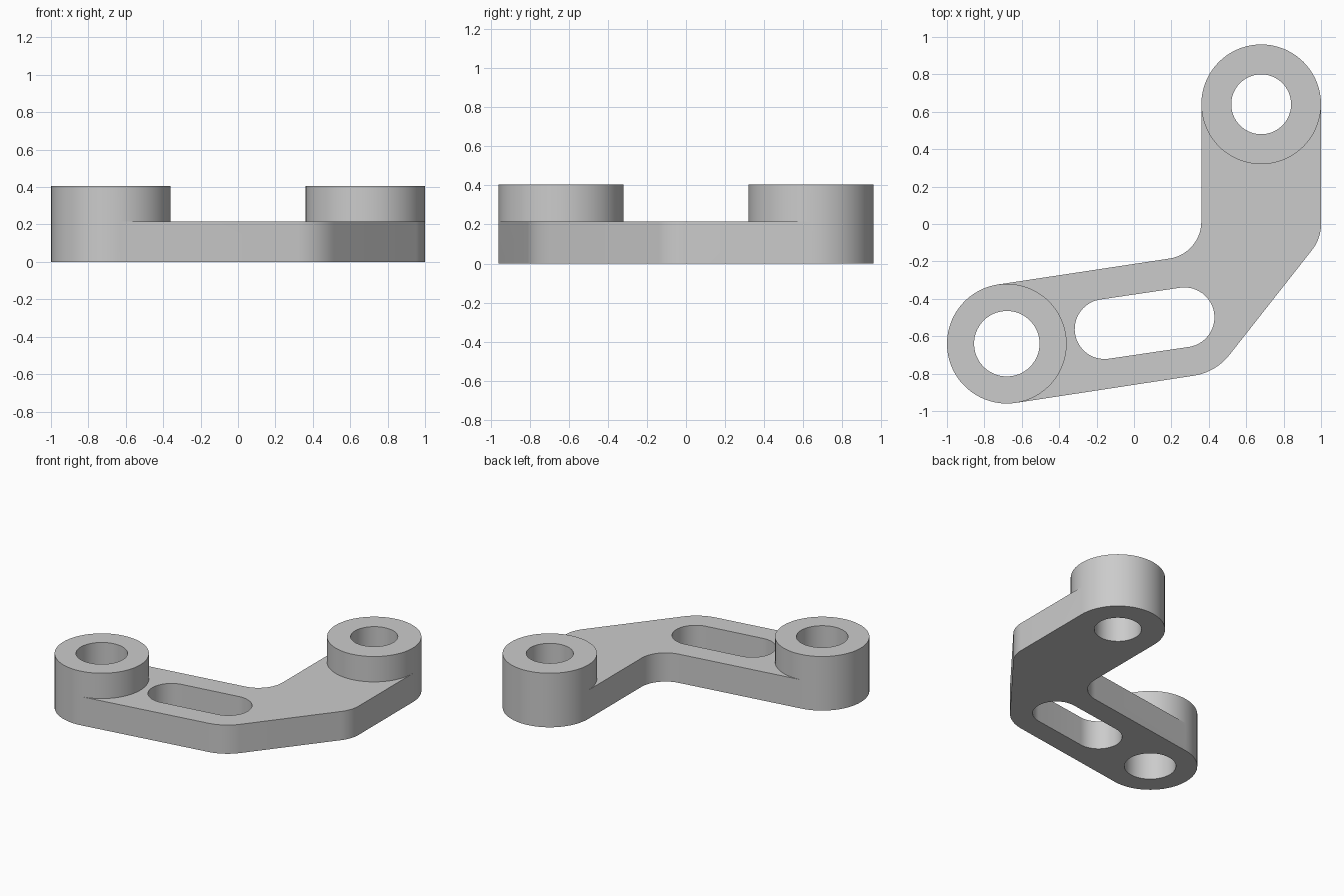
import bpy, bmesh, math
from mathutils import Vector

if "Cube" in bpy.data.objects:
    bpy.data.objects.remove(bpy.data.objects["Cube"])

PLATE, TOP = 0.215, 0.405          # arm height and boss height
R = 0.32                           # boss outer radius
SEG = 72
SLOPE = math.atan(0.152)           # heading of the slotted leg
LEFT, RIGHT = Vector((-0.68, -0.64)), Vector((0.68, 0.64))

bm = bmesh.new()


def arc(centre, r, a0, a1, n):
    return [centre + r * Vector((math.cos(a0 + (a1 - a0) * i / n),
                                 math.sin(a0 + (a1 - a0) * i / n)))
            for i in range(n + 1)]


def fillet(before, corner, after, r, n=14):
    """Round a corner between two straight edges."""
    u, v = (before - corner).normalized(), (after - corner).normalized()
    half = u.angle(v) / 2
    centre = corner + (u + v).normalized() * r / math.sin(half)
    start = corner + u * r / math.tan(half) - centre
    end = corner + v * r / math.tan(half) - centre
    a0 = math.atan2(start.y, start.x)
    sweep = math.atan2(start.x * end.y - start.y * end.x, start.dot(end))
    return arc(centre, r, a0, a0 + sweep, n)


def quad(p, q, z0, z1):
    bm.faces.new([bm.verts.new((a.x, a.y, z))
                  for a, z in ((p, z0), (q, z0), (q, z1), (p, z1))])


def cap(loops, z):
    """Fill a flat outline with holes."""
    edges = []
    for loop in loops:
        vs = [bm.verts.new((p.x, p.y, z)) for p in loop]
        edges += [bm.edges.new((vs[i - 1], vs[i])) for i in range(len(vs))]
    bmesh.ops.triangle_fill(bm, use_beauty=True, use_dissolve=False, edges=edges)


def boss(centre, hole, inner_start):
    """Raised ring; the half turn from inner_start joins the arm."""
    rim = arc(centre, R, inner_start, inner_start + math.tau, SEG)
    bore = arc(centre, hole, inner_start, inner_start + math.tau, SEG)
    for i in range(SEG):
        p, q, s, t = rim[i], rim[i + 1], bore[i + 1], bore[i]
        quad(p, q, PLATE, TOP)
        if i >= SEG // 2:
            quad(p, q, 0, PLATE)
        quad(s, t, 0, TOP)
        for z in (0, TOP):
            bm.faces.new([bm.verts.new((a.x, a.y, z)) for a in (p, q, s, t)])


# Raised bosses
boss(LEFT, 0.175, SLOPE - math.pi / 2)
boss(RIGHT, 0.16, -math.pi)

# Arm outline: rounded elbow between the two bosses
left_arc = arc(LEFT, R, SLOPE + math.pi / 2, SLOPE - math.pi / 2, SEG // 2)
right_arc = arc(RIGHT, R, 0, -math.pi, SEG // 2)
heel, knee, crook = Vector((0.437, -0.793)), Vector((1.0, -0.078)), Vector((0.36, -0.159))
outer = fillet(left_arc[-1], heel, knee, 0.30) + fillet(heel, knee, right_arc[0], 0.225)
inner = fillet(right_arc[-1], crook, left_arc[0], 0.20)

# Slot through the lower leg
slot_a, slot_b = Vector((-0.157, -0.562)), Vector((0.27, -0.499))
d = slot_b - slot_a
h = math.atan2(d.y, d.x)
slot = (arc(slot_a, 0.16, h + math.pi / 2, h + 3 * math.pi / 2, 28)
        + arc(slot_b, 0.16, h - math.pi / 2, h + math.pi / 2, 28))

# Arm caps and walls
outline = outer + right_arc + inner + left_arc
for z in (0, PLATE):
    cap([outline, slot], z)
for path in ([left_arc[-1]] + outer + [right_arc[0]],
             [right_arc[-1]] + inner + [left_arc[0]],
             slot + [slot[0]]):
    for p, q in zip(path, path[1:]):
        quad(p, q, 0, PLATE)

# Weld everything into one solid
bmesh.ops.remove_doubles(bm, verts=bm.verts[:], dist=0.0002)
bmesh.ops.recalc_face_normals(bm, faces=bm.faces[:])
mesh = bpy.data.meshes.new("link_arm")
bm.to_mesh(mesh)
bm.free()

grey = bpy.data.materials.new("light grey")
grey.diffuse_color = (0.6, 0.6, 0.6, 1)
grey.use_nodes = True
grey.node_tree.nodes["Principled BSDF"].inputs["Base Color"].default_value = grey.diffuse_color
mesh.materials.append(grey)
bracket = bpy.data.objects.new("link_arm", mesh)
bpy.context.collection.objects.link(bracket)
bpy.context.view_layer.objects.active = bracket
bracket.select_set(True)
bpy.ops.object.shade_smooth_by_angle(angle=math.radians(25))
